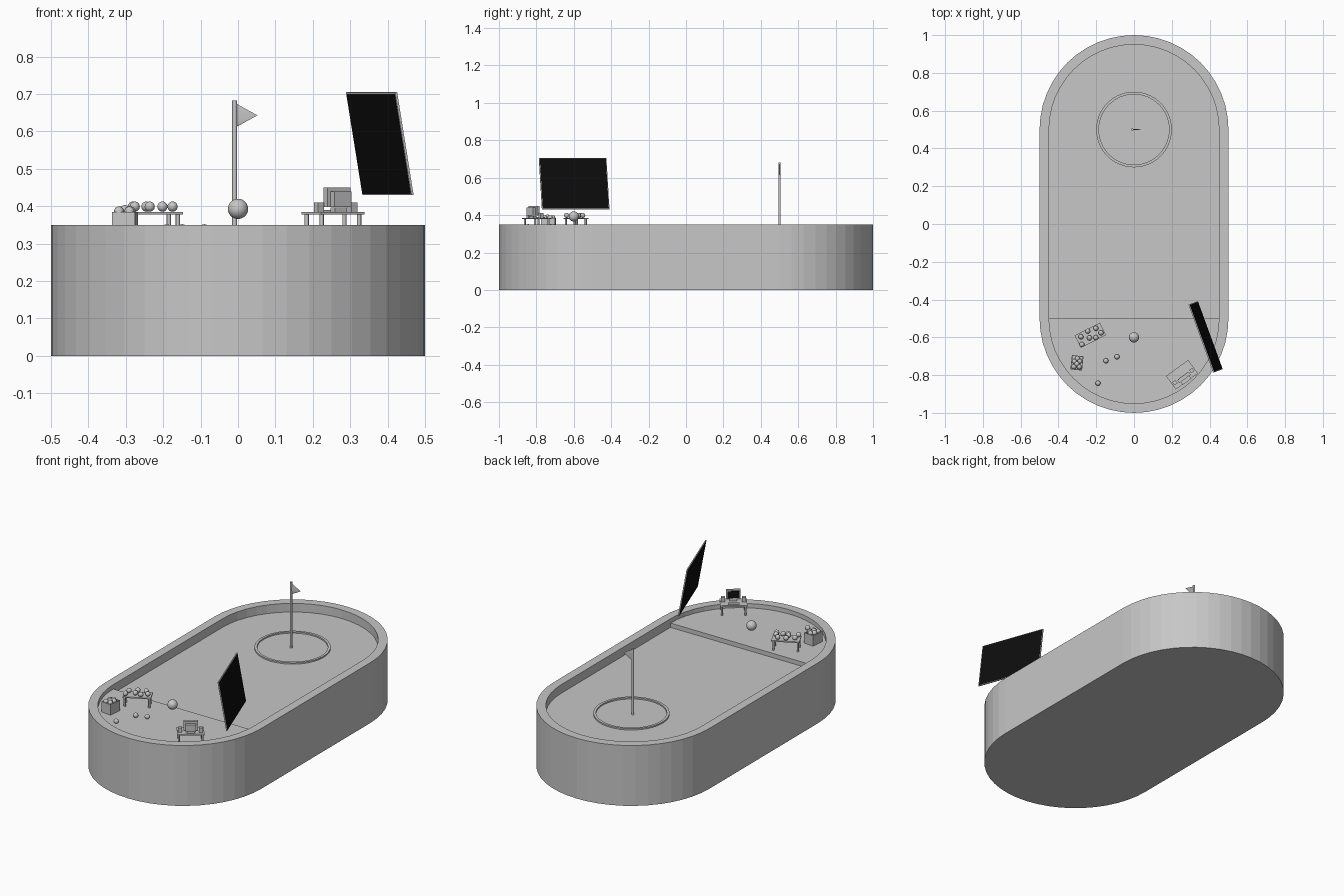
import bpy, bmesh, math
from mathutils import Matrix, Vector

if "Cube" in bpy.data.objects:
    bpy.data.objects.remove(bpy.data.objects["Cube"])


def material(name, v):
    m = bpy.data.materials.new(name)
    m.diffuse_color = (v, v, v, 1)
    m.use_nodes = True
    m.node_tree.nodes["Principled BSDF"].inputs["Base Color"].default_value = m.diffuse_color
    return m


GREY = material("mid grey", 0.57)
BLACK = material("screen black", 0.004)
FLOOR, DECK, RIM = 0.30, 0.325, 0.35


def finish(name, bm, mat=GREY, smooth=False):
    bmesh.ops.recalc_face_normals(bm, faces=bm.faces[:])
    me = bpy.data.meshes.new(name)
    bm.to_mesh(me)
    bm.free()
    ob = bpy.data.objects.new(name, me)
    bpy.context.collection.objects.link(ob)
    me.materials.append(mat)
    if smooth:
        bpy.ops.object.select_all(action='DESELECT')
        ob.select_set(True)
        bpy.context.view_layer.objects.active = ob
        bpy.ops.object.shade_smooth_by_angle(angle=math.radians(40))
    return ob


def place(x, y, deg):
    return Matrix.Translation((x, y, 0)) @ Matrix.Rotation(math.radians(deg), 4, 'Z')


def box(name, frame, centre, size, mat=GREY):
    bm = bmesh.new()
    bmesh.ops.create_cube(bm, size=1, matrix=frame @ Matrix.Translation(centre)
                          @ Matrix.Diagonal((*size, 1)))
    return finish(name, bm, mat)


def ball(name, centre, r):
    bm = bmesh.new()
    bmesh.ops.create_uvsphere(bm, u_segments=24, v_segments=14, radius=r,
                              matrix=Matrix.Translation(centre))
    return finish(name, bm, smooth=True)


def rod(name, frame, x, y, z0, z1, r):
    bm = bmesh.new()
    bmesh.ops.create_cone(bm, cap_ends=True, segments=12, radius1=r, radius2=r,
                          depth=z1 - z0,
                          matrix=frame @ Matrix.Translation((x, y, (z0 + z1) / 2)))
    return finish(name, bm, smooth=True)


def arc(r, cy, start, n=24):
    return [(r * math.cos(start + math.pi * i / n),
             cy + r * math.sin(start + math.pi * i / n)) for i in range(n + 1)]


def lofted(name, rings, caps=True, smooth=False):
    """Join successive closed rings of (outline, height)."""
    bm = bmesh.new()
    loops = [[bm.verts.new((x, y, z)) for x, y in pts] for pts, z in rings]
    n = len(loops[0])
    pairs = list(zip(loops, loops[1:])) + ([] if caps else [(loops[-1], loops[0])])
    for a, b in pairs:
        for i in range(n):
            j = (i + 1) % n
            bm.faces.new((a[i], a[j], b[j], b[i]))
    if caps:
        bm.faces.new(loops[0])
        bm.faces.new(loops[-1])
    return finish(name, bm, smooth=smooth)


def stadium(r):
    return arc(r, 0.5, 0) + arc(r, -0.5, math.pi)


def circle(r, n=64):
    return [(r * math.cos(2 * math.pi * i / n), 0.5 + r * math.sin(2 * math.pi * i / n))
            for i in range(n)]


# Arena: walled tray with a raised deck at the front
lofted("arena_base", [(stadium(0.5), 0), (stadium(0.5), RIM),
                      (stadium(0.45), RIM), (stadium(0.45), FLOOR)])
lofted("front_deck", [(arc(0.45, -0.5, math.pi), FLOOR - 0.01),
                      (arc(0.45, -0.5, math.pi), DECK)])

# Target ring and flag
lofted("target_ring", [(circle(0.2), FLOOR - 0.002), (circle(0.2), FLOOR + 0.008),
                       (circle(0.186), FLOOR + 0.008), (circle(0.186), FLOOR - 0.002)],
       caps=False)
rod("flag_pole", place(-0.009, 0.5, 0), 0, 0, FLOOR, 0.682, 0.0065)
bm = bmesh.new()
bmesh.ops.create_cone(bm, cap_ends=True, segments=24, radius1=0.032, radius2=0, depth=0.058,
                      matrix=Matrix.Translation((0.023, 0.5, 0.643))
                      @ Matrix.Diagonal((1, 0.1, 1, 1)) @ Matrix.Rotation(math.pi / 2, 4, 'Y'))
finish("flag", bm, smooth=True)

# Balls: one large, three loose on the deck
ball("large_ball", (0, -0.6, 0.393), 0.027)
for x, y in [(-0.149, -0.724), (-0.09, -0.703), (-0.191, -0.843)]:
    ball("loose_ball", (x, y, DECK + 0.0135), 0.0135)


def table(name, frame, length, width):
    box(name + "_top", frame, (0, 0, 0.3815), (length, width, 0.007))
    for sx in (-1, 1):
        for sy in (-1, 1):
            rod(name + "_leg", frame, sx * (length / 2 - 0.01), sy * (width / 2 - 0.01),
                DECK, 0.379, 0.0055)


# Ball table
table("ball_table", place(-0.231, -0.589, 27), 0.15, 0.073)
for x, y in [(-0.281, -0.597), (-0.236, -0.603), (-0.202, -0.552), (-0.175, -0.576),
             (-0.245, -0.567), (-0.276, -0.638), (-0.202, -0.602)]:
    ball("table_ball", (x, y, 0.399), 0.0135)

# Crate of balls
crate = place(-0.302, -0.735, -6)
box("crate_bottom", crate, (0, 0, 0.345), (0.058, 0.07, 0.04))
for s in (-1, 1):
    box("crate_side", crate, (s * 0.029, 0, 0.355), (0.004, 0.076, 0.06))
    box("crate_end", crate, (0, s * 0.036, 0.355), (0.058, 0.004, 0.06))
for i, (x, y) in enumerate([(-0.014, -0.022), (0.014, -0.02), (-0.014, 0.006),
                            (0.014, 0.01), (0, 0.023), (0, -0.006)]):
    p = crate @ Vector((x, y, 0.386 if i < 5 else 0.39))
    ball("crate_ball", p, 0.0132)

# Computer desk, with the display facing the arena
desk = place(0.254, -0.798, 36)
table("desk", desk, 0.144, 0.088)
box("monitor_stand", desk, (0, -0.026, 0.39), (0.04, 0.022, 0.012))
box("monitor_front", desk, (0, -0.018, 0.424), (0.076, 0.018, 0.052))
box("monitor_back", desk, (0, -0.036, 0.419), (0.056, 0.02, 0.042))
box("monitor_screen", desk, (0, -0.0085, 0.424), (0.062, 0.002, 0.04), BLACK)
for s in (-1, 1):
    box("speaker", desk, (s * 0.055, -0.012, 0.397), (0.02, 0.02, 0.026))
box("keyboard", desk, (0, 0.022, 0.387), (0.06, 0.02, 0.005))

# Large leaning display: grey slab with black plates on both sides
along = Vector((0.131, -0.359, 0)).normalized()
up = Vector((-0.044, -0.0165, 0.275)).normalized()
out = along.cross(up).normalized()
rot = Matrix((along, out, up)).transposed().to_4x4()
big = Matrix.Translation((0.379, -0.598, 0.5675)) @ rot
box("display_frame", big, (0, 0, 0), (0.383, 0.006, 0.279))
for s in (-1, 1):
    box("display_panel", big, (0, s * 0.0032, 0), (0.375, 0.0014, 0.271), BLACK)
